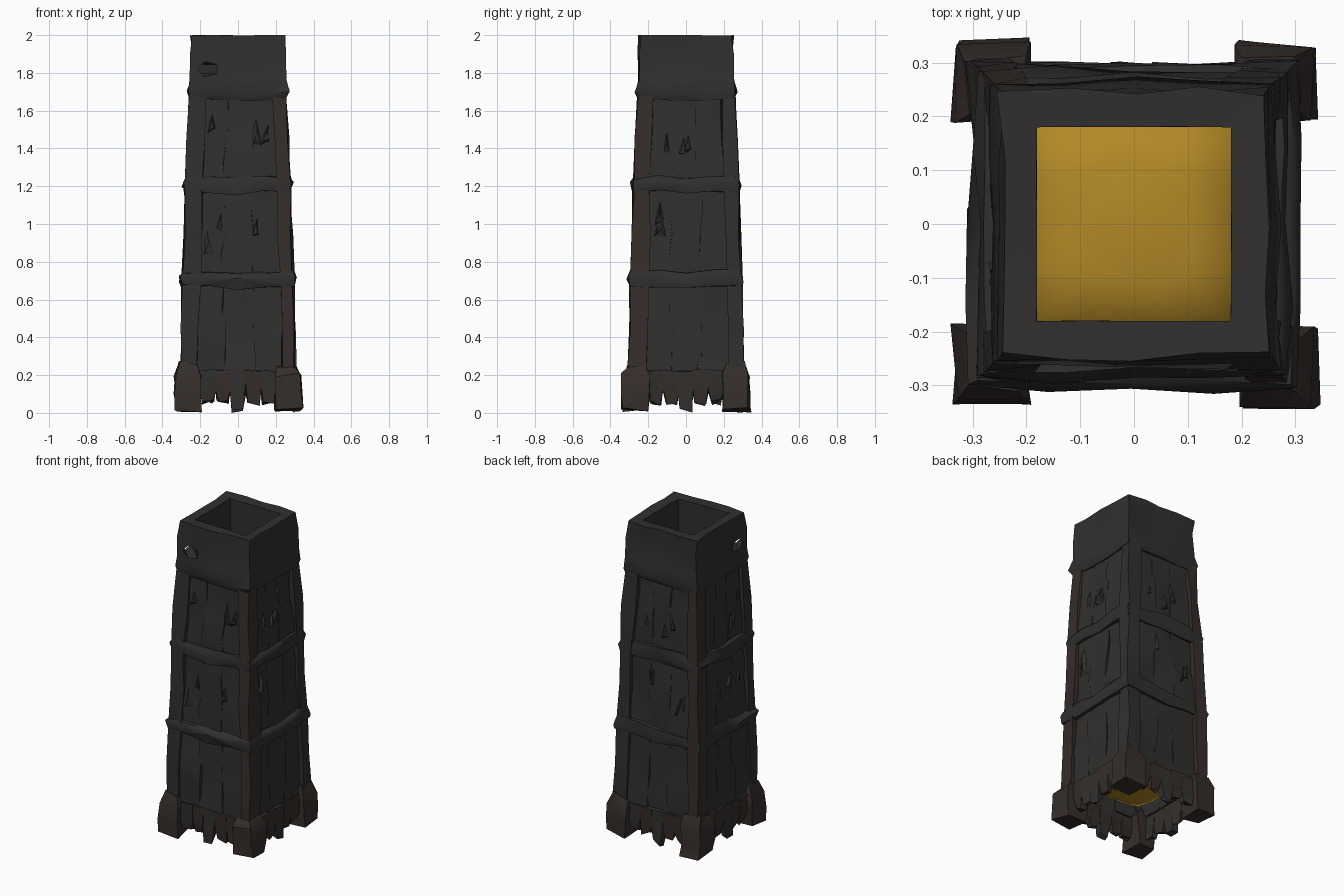
import bpy, bmesh, math, random
from mathutils import Vector, Matrix

if "Cube" in bpy.data.objects:
    bpy.data.objects.remove(bpy.data.objects["Cube"])
random.seed(7)


def mat(name, col):
    m = bpy.data.materials.new(name)
    m.diffuse_color = (*col, 1)
    m.use_nodes = True
    m.node_tree.nodes["Principled BSDF"].inputs["Base Color"].default_value = m.diffuse_color
    return m


CHAR = mat("charred_wood", (0.03, 0.029, 0.028))
BROWN = mat("scorched_brown", (0.036, 0.027, 0.024))
GOLD = mat("ember_gold", (0.45, 0.25, 0.02))


def half(z):
    """Outer half width of the tapering shaft at height z."""
    pts = [(0, .30), (.2, .303), (.7, .293), (1.2, .277), (1.7, .255), (2, .25)]
    for (a, p), (b, q) in zip(pts, pts[1:]):
        if z <= b:
            return p + (q - p) * (z - a) / (b - a)
    return .25


def jit(v, a, az=None):
    r = random.uniform
    az = a if az is None else az
    return Vector((v[0] + r(-a, a), v[1] + r(-a, a), max(0, min(2, v[2] + r(-az, az)))))


def loft(name, rings, m, close=False, turn=0, angle=40):
    """Skin matching rings; cap the ends, or join last to first."""
    bm = bmesh.new()
    vs = [[bm.verts.new(p) for p in ring] for ring in rings]
    n = len(vs[0])
    pairs = list(zip(vs, vs[1:])) + ([(vs[-1], vs[0])] if close else [])
    for a, b in pairs:
        for i in range(n):
            j = (i + 1) % n
            bm.faces.new((a[i], a[j], b[j], b[i]))
    if not close:
        bm.faces.new(vs[0][::-1])
        bm.faces.new(vs[-1])
    bmesh.ops.triangulate(bm, faces=bm.faces[:])
    bmesh.ops.recalc_face_normals(bm, faces=bm.faces[:])
    bmesh.ops.transform(bm, matrix=Matrix.Rotation(turn * math.pi / 2, 4, 'Z'), verts=bm.verts[:])
    me = bpy.data.meshes.new(name)
    bm.to_mesh(me)
    bm.free()
    ob = bpy.data.objects.new(name, me)
    bpy.context.collection.objects.link(ob)
    me.materials.append(m)
    bpy.context.view_layer.objects.active = ob
    ob.select_set(True)
    bpy.ops.object.shade_smooth_by_angle(angle=math.radians(angle))
    ob.select_set(False)
    return ob


def rect(x0, x1, y0, y1, z, a=0, az=0):
    return [jit(p, a, az) for p in ((x0, y0, z), (x1, y0, z), (x1, y1, z), (x0, y1, z))]


def square(h, z, a, az, cuts=4):
    """Square loop with several points per side, roughened."""
    out = []
    for k in range(4):
        for i in range(cuts):
            p = Vector((-h + 2 * h * i / cuts, -h, z))
            out.append(jit(Matrix.Rotation(k * math.pi / 2, 3, 'Z') @ p, a, az))
    return out


# Warped bands around the shaft
for n, z in enumerate((.71, 1.21)):
    h = half(z)
    loft(f"band_{n}", [square(h - .055, z - .04, .003, .01), square(h + .002, z - .045, .008, .015),
                       square(h + .013, z, .01, .015), square(h - .002, z + .04, .008, .015),
                       square(h - .055, z + .04, .003, .01)], CHAR, close=True, angle=50)

# Hollow top collar with a flared lower lip
collar = loft("top_collar", [square(.18, 1.66, 0, 0), square(.25, 1.66, .006, .01),
                             square(.266, 1.70, .008, .012), square(.25, 1.76, .007, .01),
                             square(.247, 1.9, .009, .01), square(.247, 2, .009, .003),
                             square(.18, 1.995, .001, .003)], CHAR, close=True, angle=50)

# Burnt hole through the collar's front left corner
bpy.ops.mesh.primitive_cone_add(vertices=5, radius1=.045, radius2=.035, depth=.4,
                                location=(-.205, -.205, 1.82),
                                rotation=(0, math.pi / 2, math.radians(135)))
cutter = bpy.context.object
cutter.name = "hole_cutter"
cutter.hide_render = True
cutter.hide_set(True)
cut = collar.modifiers.new("hole", 'BOOLEAN')
cut.object = cutter
cut.solver = 'EXACT'

TIERS = ((.2, .7), (.7, 1.2), (1.2, 1.7))
for k in range(4):
    # Corner post
    rings = []
    for z in (.08, .25, .45, .7, .95, 1.2, 1.45, 1.7):
        h = half(z)
        rings.append(rect(-h, -h + .09, -h, -h + .07, z, .009, .01))
    loft("corner_post", rings, BROWN if k % 2 else CHAR, turn=k, angle=50)

    # Chunky foot block
    loft("foot", [rect(-.335, -.2, -.335, -.2, .015, .012, .015),
                  rect(-.335, -.195, -.335, -.195, .1, .009, .01),
                  rect(-.335, -.19, -.335, -.19, .2, .009, .012),
                  rect(-.305, -.21, -.305, -.21, .26, .01, .02)], BROWN, turn=k)

    # Warped wall planks, three per tier
    for z0, z1 in TIERS:
        for i in range(3):
            rings = []
            for t in (0, .25, .5, .75, 1):
                z = z0 + (z1 - z0) * t
                h = half(z)
                w = (2 * h - .15) / 3
                x = -h + .075 + w * i
                rings.append(rect(x - .009, x + w + .009, -h + .018, -h + .058, z, .012, .012))
            loft("wall_plank", rings, CHAR, turn=k, angle=50)

    # Raised splinters and chips on the upper tiers
    for s in range(6):
        z = random.uniform(.85, 1.1) if s % 2 else random.uniform(1.35, 1.55)
        x, h = random.uniform(-.17, .17), half(z)
        base = [jit(p, .012) for p in ((x - .025, -h + .025, z - .06), (x + .025, -h + .025, z - .05),
                                       (x + .01, -h + .03, z + .07))]
        tip = [jit(p, .006) for p in ((x - .01, -h + .004, z - .04), (x + .012, -h + .004, z - .03),
                                      (x + .004, -h + .006, z + .02))]
        loft("splinter", [base, tip], CHAR, turn=k)

    # Ragged skirt boards hanging between the feet
    xs = (-.2, -.12, -.04, .04, .12, .2)
    for i, (a, b) in enumerate(zip(xs, xs[1:])):
        low = .02 if i == 2 else .055
        y = -.305 if i == 2 else -.29
        top = rect(a - .004, b + .004, -.298, -.25, .225, .004, .008)
        mid = rect(a - .002, b + .002, -.298, -.25, .13, .006, .02)
        end = rect(a + .012, b - .012, y, y + .035, low, .008, .02)
        loft("skirt_board", [top, mid, end], BROWN if i % 2 else CHAR, turn=k)

# Glowing gold core deep inside the shaft
core = []
for z, r in ((.23, .16), (.25, .215), (.33, .225), (.39, .2), (.42, .11)):
    ring = []
    for i in range(16):
        t = 2 * math.pi * i / 16
        c, s = math.cos(t), math.sin(t)
        f = r / (abs(c) ** 6 + abs(s) ** 6) ** (1 / 6)
        ring.append(Vector((f * c, f * s, z)))
    core.append(ring)
loft("ember_core", core, GOLD, angle=80)
